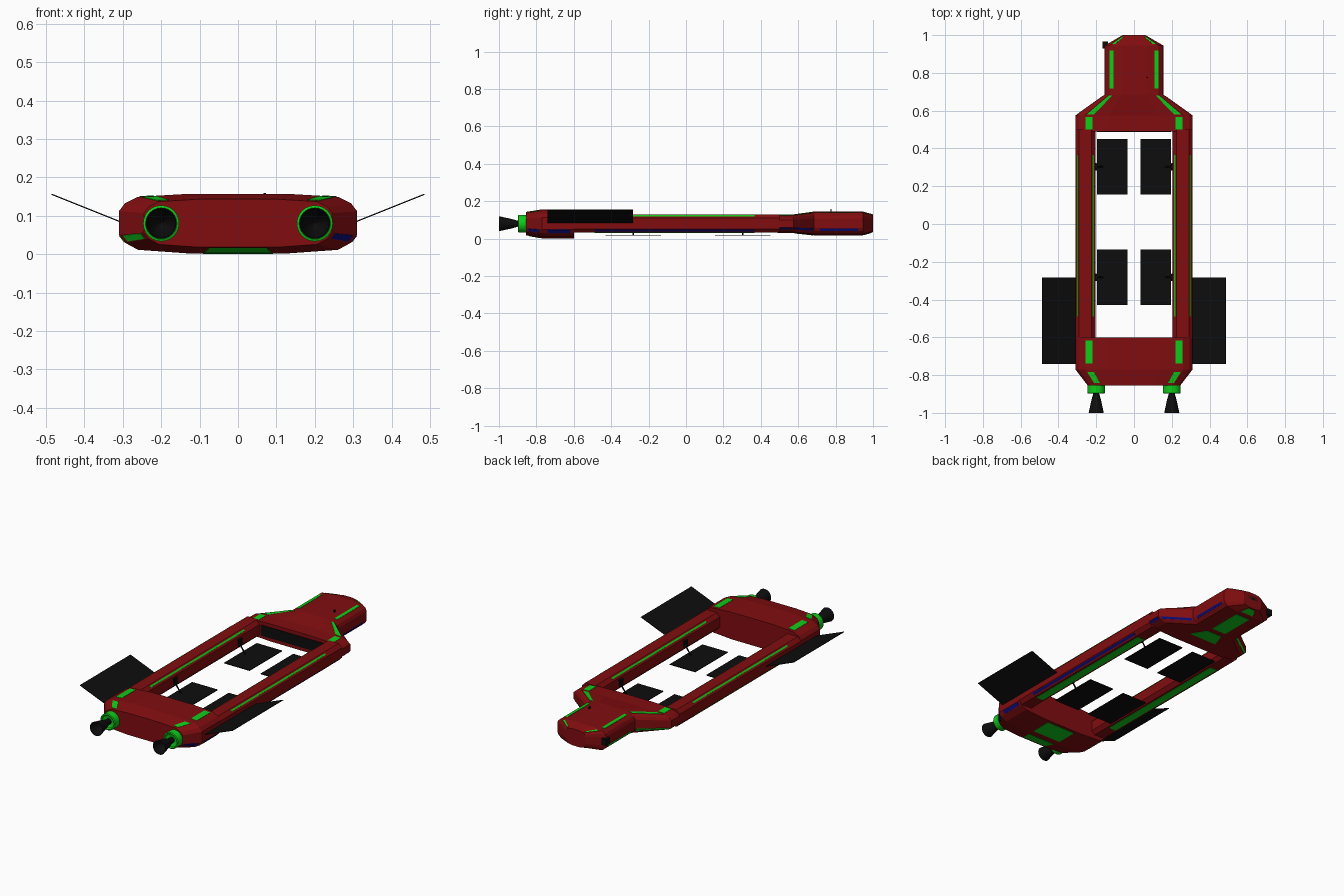
import bpy, bmesh
from math import radians, pi, cos, sin
from mathutils import Vector, Matrix

if "Cube" in bpy.data.objects:
    bpy.data.objects.remove(bpy.data.objects["Cube"])


def material(name, rgb):
    m = bpy.data.materials.new(name)
    m.diffuse_color = (*rgb, 1)
    m.use_nodes = True
    m.node_tree.nodes["Principled BSDF"].inputs["Base Color"].default_value = m.diffuse_color
    return m


RED = material("red_paint", (0.22, 0.004, 0.005))
GREEN = material("green_paint", (0.005, 0.6, 0.01))
BLUE = material("blue_paint", (0.004, 0.004, 0.2))
BLACK = material("black_metal", (0.004, 0.004, 0.004))


def finish(name, bm, mat, smooth=False):
    bmesh.ops.recalc_face_normals(bm, faces=bm.faces)
    me = bpy.data.meshes.new(name)
    bm.to_mesh(me)
    bm.free()
    me.materials.append(mat)
    ob = bpy.data.objects.new(name, me)
    bpy.context.collection.objects.link(ob)
    if smooth:
        bpy.context.view_layer.objects.active = ob
        ob.select_set(True)
        bpy.ops.object.shade_smooth_by_angle(angle=radians(35))
        ob.select_set(False)
    return ob


def loft(name, rings, mat, caps=True, smooth=False):
    bm = bmesh.new()
    vs = [[bm.verts.new(p) for p in r] for r in rings]
    n = len(rings[0])
    for a, b in zip(vs, vs[1:]):
        for i in range(n):
            bm.faces.new((a[i], a[(i + 1) % n], b[(i + 1) % n], b[i]))
    if caps:
        bm.faces.new(vs[0])
        bm.faces.new(vs[-1])
    return finish(name, bm, mat, smooth)


def box(name, centre, size, mat, tilt=0):
    bm = bmesh.new()
    m = Matrix.Translation(centre) @ Matrix.Rotation(tilt, 4, 'Y') @ Matrix.Diagonal((*size, 1))
    bmesh.ops.create_cube(bm, size=1, matrix=m)
    return finish(name, bm, mat)


def decal(name, quad, mat, t=0.0015):
    # thin painted panel lying on a quad of the hull
    q = [Vector(p) for p in quad]
    n = (q[2] - q[0]).cross(q[3] - q[1]).normalized() * t
    return loft(name, [[p - n for p in q], [p + n for p in q]], mat)


# hull cross-section: rounded faceted slab, right half then mirrored
FX = (0.42, 0.84, 0.95, 1, 1, 0.95, 0.84, 0.42)
FZ = (1, 0.95, 0.84, 0.71, 0.31, 0.18, 0.06, 0)


def ring(y, w, z0, z1):
    half = [Vector((w * f, y, z0 + (z1 - z0) * g)) for f, g in zip(FX, FZ)]
    return half + [Vector((-p.x, p.y, p.z)) for p in reversed(half)]


def stripe(name, a, b, seg, u, v, mat, side=1):
    # patch on facet `seg` between rings a and b; u across, v along
    def at(s, t):
        p = a[seg].lerp(a[(seg + 1) % 16], s).lerp(b[seg].lerp(b[(seg + 1) % 16], s), t)
        return (p.x * side, p.y, p.z)
    decal(name, [at(u[0], v[0]), at(u[1], v[0]), at(u[1], v[1]), at(u[0], v[1])], mat)


# rear and front hull
rear = [ring(-0.855, 0.245, 0.018, 0.143), ring(-0.77, 0.31, 0.002, 0.157),
        ring(-0.60, 0.31, 0.002, 0.157)]
front = [ring(0.49, 0.31, 0.03, 0.13), ring(0.575, 0.31, 0.03, 0.13),
         ring(0.685, 0.155, 0.018, 0.145), ring(0.945, 0.155, 0.018, 0.145),
         ring(1.0, 0.06, 0.035, 0.13)]
loft("rear_hull", rear, RED)
loft("front_hull", front, RED)

# painted hull stripes: top both sides, nav strips blue right / green left, belly panels
spans = [(rear[0], rear[1], (0.15, 0.85)), (rear[1], rear[2], (0.18, 0.9)),
         (front[0], front[1], (0.1, 0.9)), (front[1], front[2], (0.05, 0.95)),
         (front[2], front[3], (0.12, 0.9)), (front[3], front[4], (0.15, 0.85))]
for i, (a, b, v) in enumerate(spans):
    for s in (1, -1):
        stripe(f"top_stripe_{i}", a, b, 0, (0.68, 0.97), v, GREEN, s)
        if i < 5:
            stripe(f"side_light_{i}", a, b, 4, (0.1, 0.9), v, BLUE if s > 0 else GREEN, s)
    wide = (0.15, 0.85)
    if i != 2:
        stripe(f"belly_panel_{i}", a, b, 7, wide, v, GREEN)

# bay opening, cockpit window, sensor pod, antenna
box("bay_opening", (0, 0.489, 0.08), (0.39, 0.006, 0.06), BLACK)
box("cockpit_window", (0, 0.999, 0.1), (0.075, 0.002, 0.022), BLACK)
box("sensor_pod", (-0.153, 0.947, 0.085), (0.03, 0.036, 0.036), BLACK)
box("antenna", (0.07, 0.775, 0.15), (0.006, 0.006, 0.018), BLACK)


def rod(name, p, q, r, mat):
    p, q = Vector(p), Vector(q)
    rot = (q - p).to_track_quat('Z', 'Y').to_matrix().to_4x4()
    bm = bmesh.new()
    bmesh.ops.create_cone(bm, cap_ends=True, segments=8, radius1=r, radius2=r,
                          depth=(q - p).length, matrix=Matrix.Translation((p + q) / 2) @ rot)
    return finish(name, bm, mat)


def lathe(name, x, z, profile, mat, n=24):
    rings = [[(x + r * cos(2 * pi * k / n), y, z + r * sin(2 * pi * k / n))
              for k in range(n)] for y, r in profile]
    return loft(name, rings, mat, caps=False, smooth=True)


for s in (1, -1):
    # side rails with chamfered section
    c, x0, x1, z0, z1 = 0.02, 0.205, 0.31, 0.033, 0.13
    sec = [(x0 + c, z1), (x1 - c, z1), (x1, z1 - c), (x1, z0 + c),
           (x1 - c, z0), (x0 + c, z0), (x0, z0 + c), (x0, z1 - c)]
    loft("side_rail", [[(s * x, y, z) for x, z in sec] for y in (-0.61, 0.5)], RED)
    # rail stripes: each follows a strip between two points of the section
    for name, p, q, mat in (
            ("outer_rail_stripe", (0.295, 0.125), (0.302, 0.118), GREEN),
            ("inner_rail_stripe", (0.220, 0.125), (0.213, 0.118), GREEN),
            ("rail_light", (0.307, 0.050), (0.297, 0.040), BLUE if s > 0 else GREEN),
            ("rail_belly_stripe", (0.235, z0), (0.28, z0), GREEN)):
        decal(name, [(s * p[0], -0.49, p[1]), (s * q[0], -0.49, q[1]),
                     (s * q[0], 0.365, q[1]), (s * p[0], 0.365, p[1])], mat)

    # engine collar and hollow nozzle
    lathe("engine_collar", s * 0.2, 0.08,
          [(-0.85, 0.038), (-0.855, 0.047), (-0.895, 0.047), (-0.898, 0.041),
           (-0.89, 0.036), (-0.88, 0.001)], GREEN)
    lathe("engine_nozzle", s * 0.2, 0.08,
          [(-0.88, 0.016), (-0.90, 0.016), (-0.93, 0.025), (-1.0, 0.040),
           (-0.998, 0.037), (-0.93, 0.022), (-0.905, 0.001)], BLACK)

    # angled wing panel
    box("wing_panel", (s * 0.397, -0.512, 0.1205), (0.19, 0.458, 0.003), BLACK,
        -s * radians(21.8))

    # cargo plates hung from the rails
    for y in (0.303, -0.282):
        box("cargo_plate", (s * 0.116, y, 0.018), (0.162, 0.296, 0.004), BLACK)
        rod("plate_arm", (s * 0.2, y, 0.07), (s * 0.165, y, 0.018), 0.004, BLACK)
        box("arm_hub", (s * 0.2, y, 0.08), (0.016, 0.02, 0.04), BLACK)
        for d in (1, -1):
            rod("hub_brace", (s * 0.2, y + d * 0.018, 0.1), (s * 0.2, y, 0.06), 0.003, BLACK)
